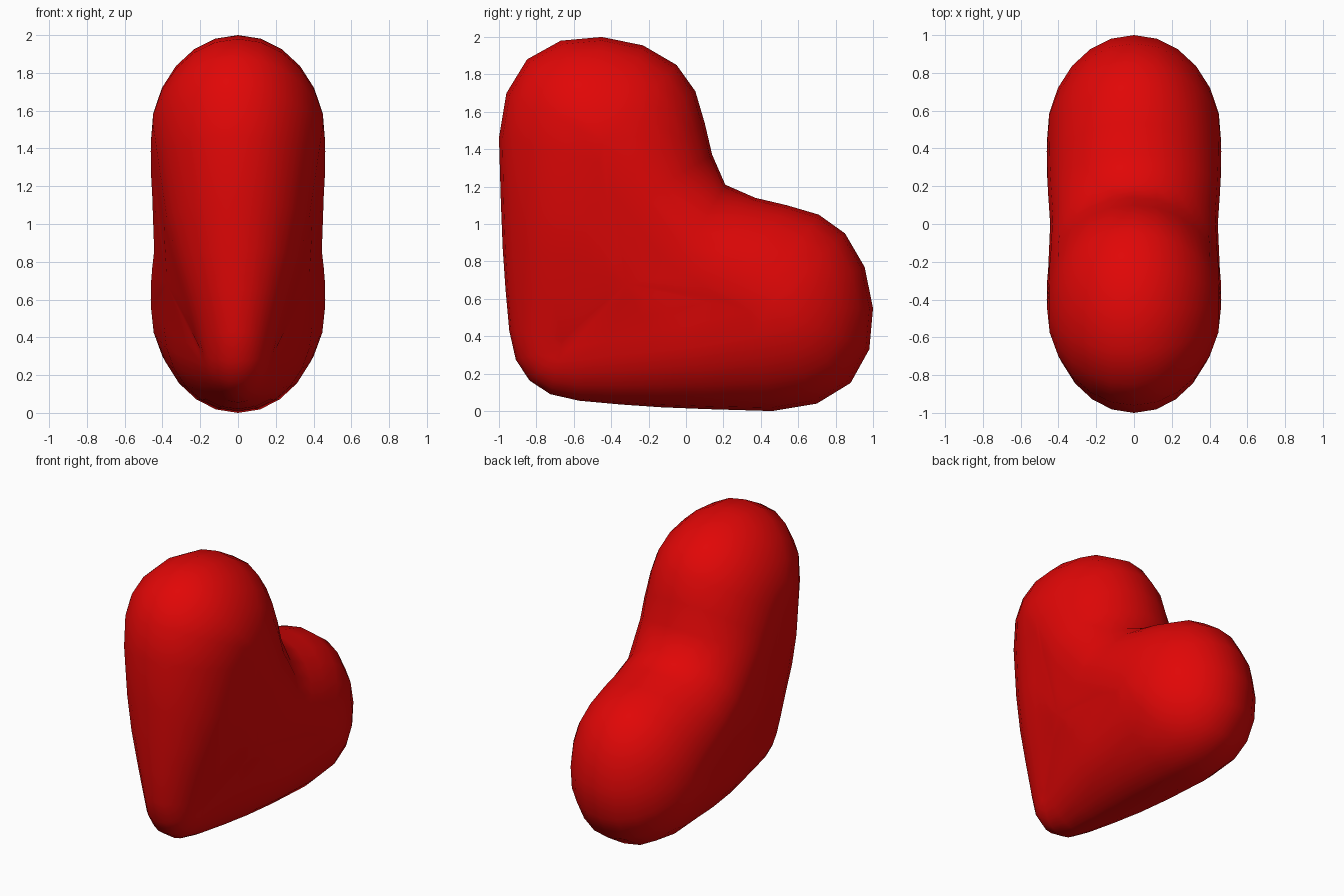
import bpy, bmesh, math
from mathutils import Vector

if "Cube" in bpy.data.objects:
    bpy.data.objects.remove(bpy.data.objects["Cube"])

# Half of the side outline (y, z), from the cleft over the upper lobe to the tip
half = [(0.21, 1.21), (0.14, 1.37), (0.10, 1.54), (0.05, 1.71), (-0.05, 1.85),
        (-0.23, 1.955), (-0.45, 2.0), (-0.67, 1.98), (-0.85, 1.88), (-0.96, 1.70),
        (-1.0, 1.46), (-0.99, 1.12), (-0.98, 0.87), (-0.965, 0.65), (-0.945, 0.43),
        (-0.91, 0.275), (-0.837, 0.163)]
# The heart is symmetric about the line z = y + 1
outline = half + [(z - 1, y + 1) for y, z in reversed(half[1:-1])]

# Ridge of greatest thickness: (y, z, half thickness)
ridge = [Vector(p) for p in (
    (-0.67, 0.33, 0.19), (-0.57, 0.90, 0.375), (-0.44, 1.44, 0.47),
    (-0.25, 1.18, 0.465), (-0.09, 0.91, 0.435), (0.18, 0.75, 0.465),
    (0.44, 0.56, 0.47), (-0.10, 0.43, 0.375))]
centre = Vector((-0.32, 0.68, 0.375))


def nearest_ridge(p):
    best = None
    for i, a in enumerate(ridge):
        b = ridge[(i + 1) % len(ridge)]
        d = (b - a).xy
        t = max(0.0, min(1.0, (p - a.xy).dot(d) / d.length_squared))
        q = a.lerp(b, t)
        dist = (q.xy - p).length
        if best is None or dist < best[0]:
            best = (dist, q)
    return best[1]


STEPS = 6
bm = bmesh.new()
n = len(outline)
rim = [bm.verts.new((0, y, z)) for y, z in outline]
for side in (1, -1):
    rings = [rim]
    # Rounded edge: quarter ellipse from the outline to the ridge
    for k in range(1, STEPS + 1):
        a = math.pi / 2 * k / STEPS
        ring = []
        for p in outline:
            p = Vector(p)
            m = nearest_ridge(p)
            q = p.lerp(m.xy, 1 - math.cos(a))
            ring.append(bm.verts.new((side * m.z * math.sin(a), q.x, q.y)))
        rings.append(ring)
    # Broad side between the ridges
    for s in (0.33, 0.67):
        ring = []
        for p in outline:
            q = nearest_ridge(Vector(p)).lerp(centre, s)
            ring.append(bm.verts.new((side * q.z, q.x, q.y)))
        rings.append(ring)
    for r0, r1 in zip(rings, rings[1:]):
        for i in range(n):
            j = (i + 1) % n
            bm.faces.new((r0[i], r0[j], r1[j], r1[i]))
    c = bm.verts.new((side * centre.z, centre.x, centre.y))
    for i in range(n):
        bm.faces.new((rings[-1][i], rings[-1][(i + 1) % n], c))

bmesh.ops.remove_doubles(bm, verts=bm.verts, dist=0.0005)
bmesh.ops.recalc_face_normals(bm, faces=bm.faces)
for f in bm.faces:
    f.smooth = True

# Soften the side surface where the ridge points meet
inner = [v for v in bm.verts if abs(v.co.x) > 0.15]
for _ in range(3):
    bmesh.ops.smooth_vert(bm, verts=inner, factor=0.2,
                          use_axis_x=True, use_axis_y=False, use_axis_z=False)

mesh = bpy.data.meshes.new("heart")
bm.to_mesh(mesh)
bm.free()
heart = bpy.data.objects.new("heart", mesh)
bpy.context.collection.objects.link(heart)
red = bpy.data.materials.new("red")
red.diffuse_color = (0.75, 0.002, 0.002, 1)
red.use_nodes = True
red.node_tree.nodes["Principled BSDF"].inputs["Base Color"].default_value = red.diffuse_color
mesh.materials.append(red)
